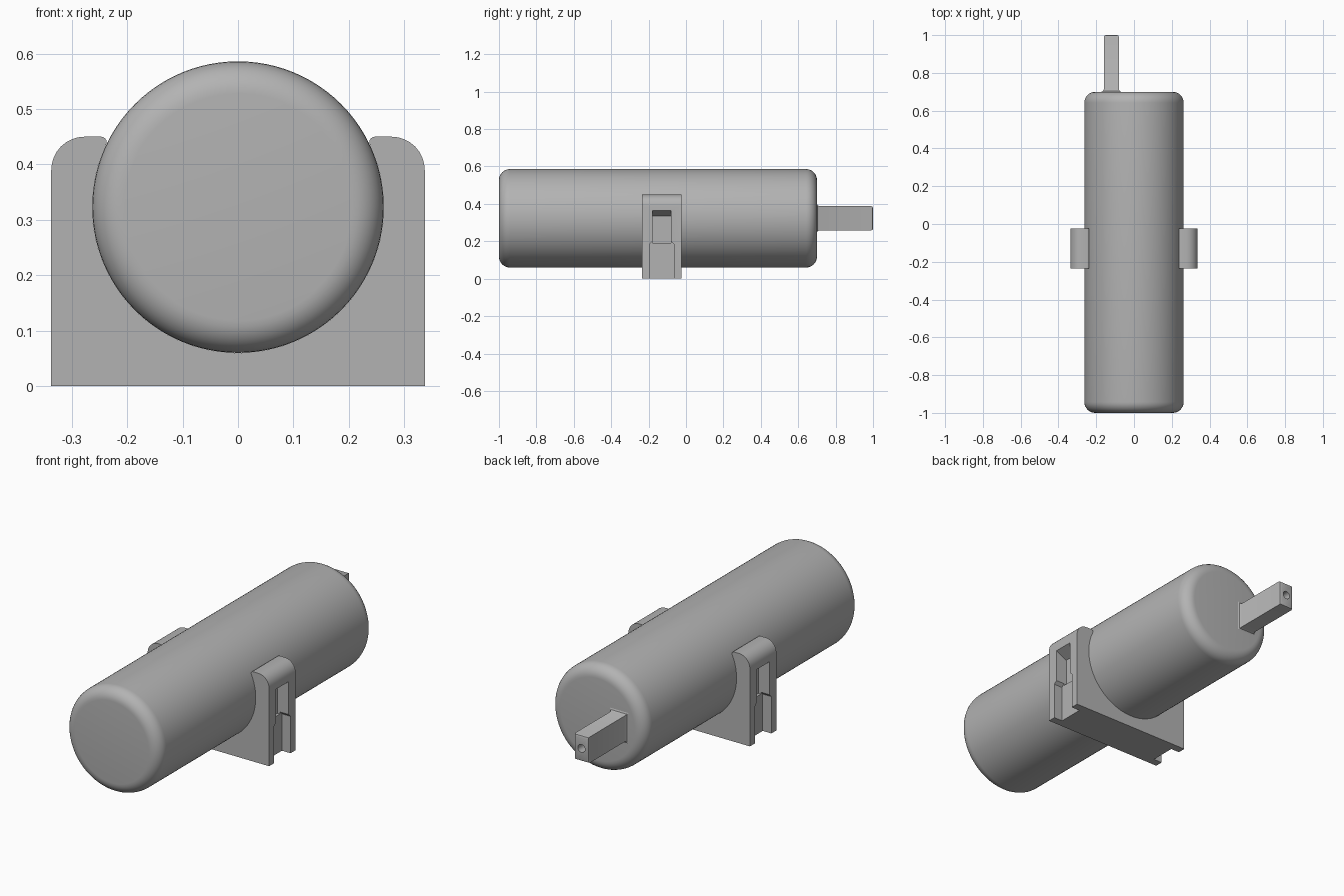
import bpy
import bmesh
import math
from mathutils import Matrix, Vector

cube = bpy.data.objects.get("Cube")
if cube:
    bpy.data.objects.remove(cube, do_unlink=True)

grey = bpy.data.materials.new("plain_grey")
grey.use_nodes = True
grey.diffuse_color = (0.45, 0.45, 0.45, 1)
grey.node_tree.nodes["Principled BSDF"].inputs["Base Color"].default_value = grey.diffuse_color

RADIUS, AXIS_Z = 0.263, 0.323
HALF_W, TOP = 0.337, 0.45


def finish(name, bm):
    bmesh.ops.recalc_face_normals(bm, faces=bm.faces)
    mesh = bpy.data.meshes.new(name)
    bm.to_mesh(mesh)
    bm.free()
    obj = bpy.data.objects.new(name, mesh)
    obj.data.materials.append(grey)
    bpy.context.collection.objects.link(obj)
    return obj


def prism(name, points, sweep):
    """Extrude a flat outline of 3D points along a vector."""
    bm = bmesh.new()
    face = bm.faces.new([bm.verts.new(p) for p in points])
    out = bmesh.ops.extrude_face_region(bm, geom=[face], use_keep_orig=True)
    moved = [v for v in out["geom"] if isinstance(v, bmesh.types.BMVert)]
    bmesh.ops.translate(bm, verts=moved, vec=Vector(sweep))
    return finish(name, bm)


def cylinder(name, radius, centre, length, sides):
    bm = bmesh.new()
    bmesh.ops.create_cone(bm, cap_ends=True, segments=sides, radius1=radius,
                          radius2=radius, depth=length,
                          matrix=Matrix.Translation(centre) @ Matrix.Rotation(math.pi / 2, 4, "X"))
    return finish(name, bm)


def activate(obj):
    bpy.ops.object.select_all(action="DESELECT")
    obj.select_set(True)
    bpy.context.view_layer.objects.active = obj


def cut(obj, cutter):
    cutter.hide_render = True
    mod = obj.modifiers.new("cut", "BOOLEAN")
    mod.operation, mod.solver, mod.object = "DIFFERENCE", "EXACT", cutter
    activate(obj)
    bpy.ops.object.modifier_apply(modifier=mod.name)
    bpy.data.objects.remove(cutter, do_unlink=True)


def smooth(obj, degrees=30):
    activate(obj)
    bpy.ops.object.shade_smooth_by_angle(angle=math.radians(degrees))


def arc(cx, cz, r, start, end, steps):
    return [(cx + r * math.cos(math.radians(start + (end - start) * i / steps)),
             cz + r * math.sin(math.radians(start + (end - start) * i / steps)))
            for i in range(steps + 1)]


# Main drum with rounded rims
drum = cylinder("drum", RADIUS, (0, -0.15, AXIS_Z), 1.7, 96)
bevel = drum.modifiers.new("rim", "BEVEL")
bevel.width, bevel.segments, bevel.angle_limit = 0.058, 8, math.radians(60)
activate(drum)
bpy.ops.object.modifier_apply(modifier="rim")
smooth(drum)

# Saddle bracket: half outline from the bottom corner to the seat, then mirrored
half = [(HALF_W, 0)] + arc(HALF_W - 0.06, TOP - 0.06, 0.06, 0, 90, 8)
half += arc(0.247, TOP - 0.01, 0.01, 90, 180, 4)
half += arc(0, AXIS_Z, RADIUS, 25, -90, 40)
outline = half + [(-x, z) for x, z in reversed(half[:-1])]
bracket = prism("saddle_bracket", [(x, -0.235, z) for x, z in outline], (0, 0.21, 0))

# Stepped slots in both sides of the bracket
for side in (1, -1):
    mid = -0.13
    lower = [(-0.065, -0.02), (0.065, -0.02), (0.065, 0.185), (0.05, 0.2),
             (-0.05, 0.2), (-0.065, 0.185)]
    cut(bracket, prism("lower_slot", [(side * 0.289, mid + y, z) for y, z in lower],
                       (side * 0.1, 0, 0)))
    upper = [(0.275, 0.19), (0.36, 0.19), (0.36, 0.376), (0.337, 0.365), (0.275, 0.335)]
    cut(bracket, prism("upper_slot", [(side * x, mid - 0.05, z) for x, z in upper],
                       (0, 0.1, 0)))
smooth(bracket)

# Rear arm: rectangular sections with a flared root and softened tip
sections = [(0.69, 0.012), (0.70, 0.012), (0.703, 0.005), (0.712, 0),
            (0.99, 0), (0.997, -0.003), (1.0, -0.01)]
bm = bmesh.new()
rings = [[bm.verts.new((-0.12 + sx * (0.04 + grow), y, AXIS_Z + sz * (0.065 + grow)))
          for sx, sz in ((-1, -1), (1, -1), (1, 1), (-1, 1))] for y, grow in sections]
for a, b in zip(rings, rings[1:]):
    for i in range(4):
        j = (i + 1) % 4
        bm.faces.new((a[i], a[j], b[j], b[i]))
bm.faces.new(rings[0])
bm.faces.new(rings[-1])
arm = finish("rear_arm", bm)
cut(arm, cylinder("tip_hole", 0.02, (-0.12, 1.0, AXIS_Z), 0.2, 24))
smooth(arm)
